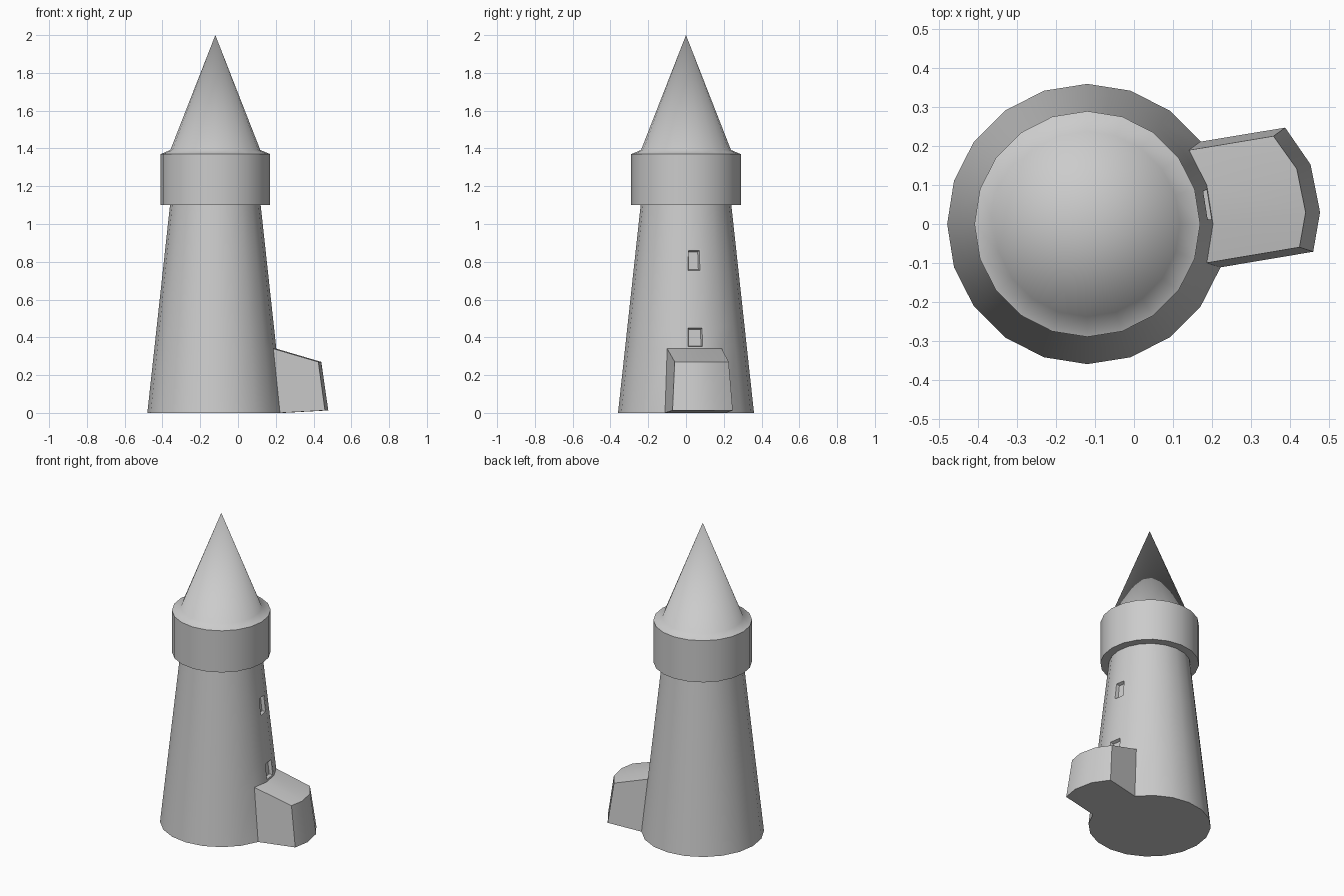
import bpy, bmesh
from math import sin, cos, radians

if "Cube" in bpy.data.objects:
    bpy.data.objects.remove(bpy.data.objects["Cube"])

SIDES = 20
CX = -0.12


def lathe(bm, profile):
    """Rings of vertices round the tower axis, bridged with quads; returns rings and face rows."""
    rings = []
    for r, z in profile:
        rings.append([bm.verts.new((CX + r * cos(radians(18 * i)), r * sin(radians(18 * i)), z))
                      for i in range(SIDES)])
    rows = []
    for a, b in zip(rings, rings[1:]):
        rows.append([bm.faces.new((a[i], a[(i + 1) % SIDES], b[(i + 1) % SIDES], b[i]))
                     for i in range(SIDES)])
    return rings, rows


def finish(bm, name):
    bmesh.ops.recalc_face_normals(bm, faces=bm.faces[:])
    mesh = bpy.data.meshes.new(name)
    bm.to_mesh(mesh)
    bm.free()
    obj = bpy.data.objects.new(name, mesh)
    bpy.context.collection.objects.link(obj)
    bpy.ops.object.select_all(action='DESELECT')
    obj.select_set(True)
    bpy.context.view_layer.objects.active = obj
    bpy.ops.object.shade_smooth_by_angle(angle=radians(52))
    return obj


# Tapered tower shaft; extra rings frame the annex and the windows
bm = bmesh.new()
heights = [0, 0.34, 0.46, 0.743, 0.872, 1.1]
rings, rows = lathe(bm, [(0.36 - 0.12 * z / 1.1, z) for z in heights])
bm.faces.new(list(reversed(rings[0])))
bm.normal_update()

# Recessed windows on the wall panel facing right
for row, margin in ((2 - 1, 0.016), (4 - 1, 0.017)):
    pane = rows[row][0]
    bmesh.ops.inset_individual(bm, faces=[pane], thickness=margin, depth=0)
    bm.normal_update()
    bmesh.ops.inset_individual(bm, faces=[pane], thickness=0.008, depth=-0.02)

# Entrance annex: three bottom panels pulled outward, roof sloping down
old = [rows[0][i % SIDES] for i in (-1, 0, 1)]
outer = []
for i, dx, dy in ((-1, 0.238, 0.040), (0, 0.238, 0.030), (1, 0.231, 0.042), (2, 0.217, 0.036)):
    pair = []
    for ring, dz in ((rings[0], 0.013), (rings[1], -0.07)):
        co = ring[i].co
        pair.append(bm.verts.new((co.x + dx, co.y + dy, co.z + dz)))
    outer.append((rings[0][i], rings[1][i], *pair))
bmesh.ops.delete(bm, geom=old, context='FACES_ONLY')
for (b0, t0, ob0, ot0), (b1, t1, ob1, ot1) in zip(outer, outer[1:]):
    bm.faces.new((ob0, ob1, ot1, ot0))
    bm.faces.new((ot0, ot1, t1, t0))
    bm.faces.new((b0, b1, ob1, ob0))
for b, t, ob, ot in (outer[0], outer[-1]):
    bm.faces.new((b, ob, ot, t))
loose = [e for e in bm.edges if not e.link_faces]
bmesh.ops.delete(bm, geom=loose, context='EDGES')
finish(bm, "tower_with_annex")

# Overhanging turret band with its pointed roof
bm = bmesh.new()
rings, _ = lathe(bm, [(0.24, 1.1), (0.29, 1.1), (0.29, 1.37), (0.238, 1.392)])
tip = bm.verts.new((CX, 0, 2))
top = rings[-1]
for i in range(SIDES):
    bm.faces.new((top[i], top[(i + 1) % SIDES], tip))
finish(bm, "turret_and_roof")
